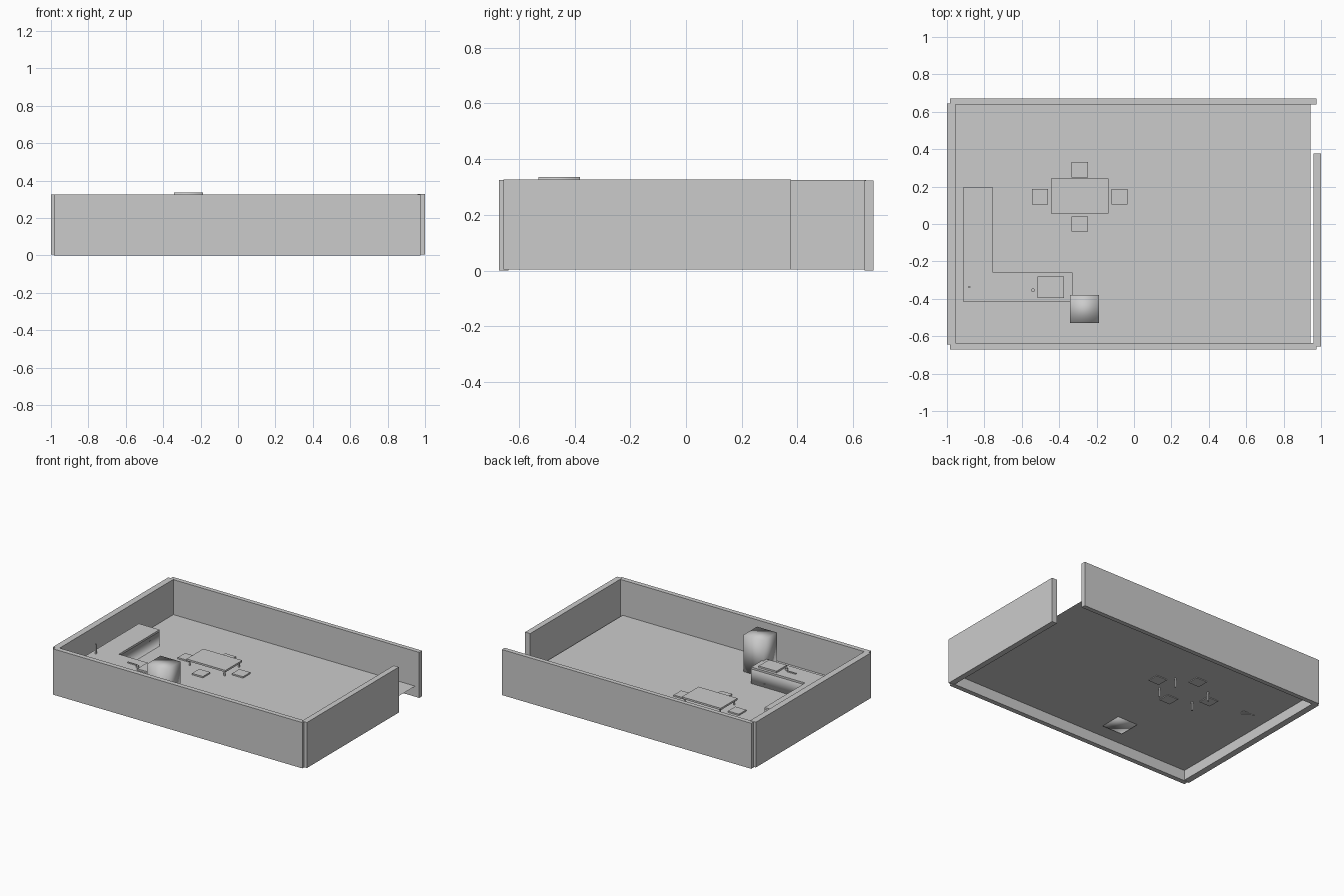
import bpy, bmesh, math
from mathutils import Matrix, Vector

if "Cube" in bpy.data.objects:
    bpy.data.objects.remove(bpy.data.objects["Cube"])

grey = bpy.data.materials.new("plain grey")
grey.diffuse_color = (0.6, 0.6, 0.6, 1)
grey.use_nodes = True
grey.node_tree.nodes["Principled BSDF"].inputs["Base Color"].default_value = grey.diffuse_color


def finish(name, bm, smooth=False):
    bmesh.ops.recalc_face_normals(bm, faces=bm.faces)
    me = bpy.data.meshes.new(name)
    bm.to_mesh(me)
    bm.free()
    me.materials.append(grey)
    for p in me.polygons:
        p.use_smooth = smooth
    ob = bpy.data.objects.new(name, me)
    bpy.context.collection.objects.link(ob)
    return ob


def box(name, x0, x1, y0, y1, z0, z1, smooth=False):
    bm = bmesh.new()
    mid = Vector(((x0 + x1) / 2, (y0 + y1) / 2, (z0 + z1) / 2))
    m = Matrix.Translation(mid) @ Matrix.Diagonal((x1 - x0, y1 - y0, z1 - z0, 1))
    bmesh.ops.create_cube(bm, size=1, matrix=m)
    return finish(name, bm, smooth)


def post(name, x, y, z0, z1, r, sides=12):
    bm = bmesh.new()
    bmesh.ops.create_cone(bm, cap_ends=True, segments=sides, radius1=r, radius2=r,
                          depth=z1 - z0, matrix=Matrix.Translation((x, y, (z0 + z1) / 2)))
    return finish(name, bm)


def prism(name, outline, z0, z1, smooth=False):
    bm = bmesh.new()
    face = bm.faces.new([bm.verts.new((x, y, z0)) for x, y in outline])
    ext = bmesh.ops.extrude_face_region(bm, geom=[face], use_keep_orig=True)
    top = [v for v in ext["geom"] if isinstance(v, bmesh.types.BMVert)]
    bmesh.ops.translate(bm, verts=top, vec=(0, 0, z1 - z0))
    return finish(name, bm, smooth)


FLOOR = 0.075

# floor sheet, raised above the foot of the walls
bm = bmesh.new()
bm.faces.new([bm.verts.new((x, y, FLOOR)) for x, y in
              ((-0.955, -0.64), (0.943, -0.64), (0.943, 0.645), (-0.955, 0.645))])
finish("floor", bm)

# walls, with a doorway gap at the back of the right side
box("back_wall", -0.983, 0.975, 0.64, 0.672, 0, 0.323)
box("front_wall", -0.983, 0.975, -0.67, -0.636, 0, 0.325)
box("left_wall", -1.0, -0.955, -0.645, 0.645, 0.004, 0.325)
box("right_wall", 0.96, 1.0, -0.655, 0.376, 0.004, 0.327)

# L-shaped kitchen counter
L = [(-0.915, -0.415), (-0.33, -0.415), (-0.33, -0.26),
     (-0.753, -0.26), (-0.753, 0.195), (-0.915, 0.195)]
prism("counter_base", L, FLOOR, 0.178, True)
prism("counter_top", L, 0.178, 0.192)

# things on the counter
box("hob", -0.515, -0.375, -0.395, -0.28, 0.192, 0.204)
post("hob_knob", -0.54, -0.355, 0.192, 0.206, 0.01)
box("knife", -0.63, -0.56, -0.338, -0.332, 0.192, 0.2)
post("tap", -0.88, -0.337, 0.192, 0.26, 0.006)

# fridge
box("fridge", -0.342, -0.187, -0.53, -0.38, 0.07, 0.337, True)

# table with four legs that run down through the floor
box("table_top", -0.443, -0.137, 0.055, 0.243, 0.108, 0.121)
for i, (sx, sy) in enumerate(((-1, -1), (1, -1), (1, 1), (-1, 1))):
    post(f"table_leg_{i + 1}", -0.29 + sx * 0.137, 0.149 + sy * 0.08, 0.01, 0.108, 0.006)

# stools round the table
for i, (x, y) in enumerate(((-0.29, 0.29), (-0.29, 0.0), (-0.503, 0.145), (-0.077, 0.145))):
    box(f"stool_{i + 1}", x - 0.043, x + 0.043, y - 0.041, y + 0.041, 0.07, 0.085)
